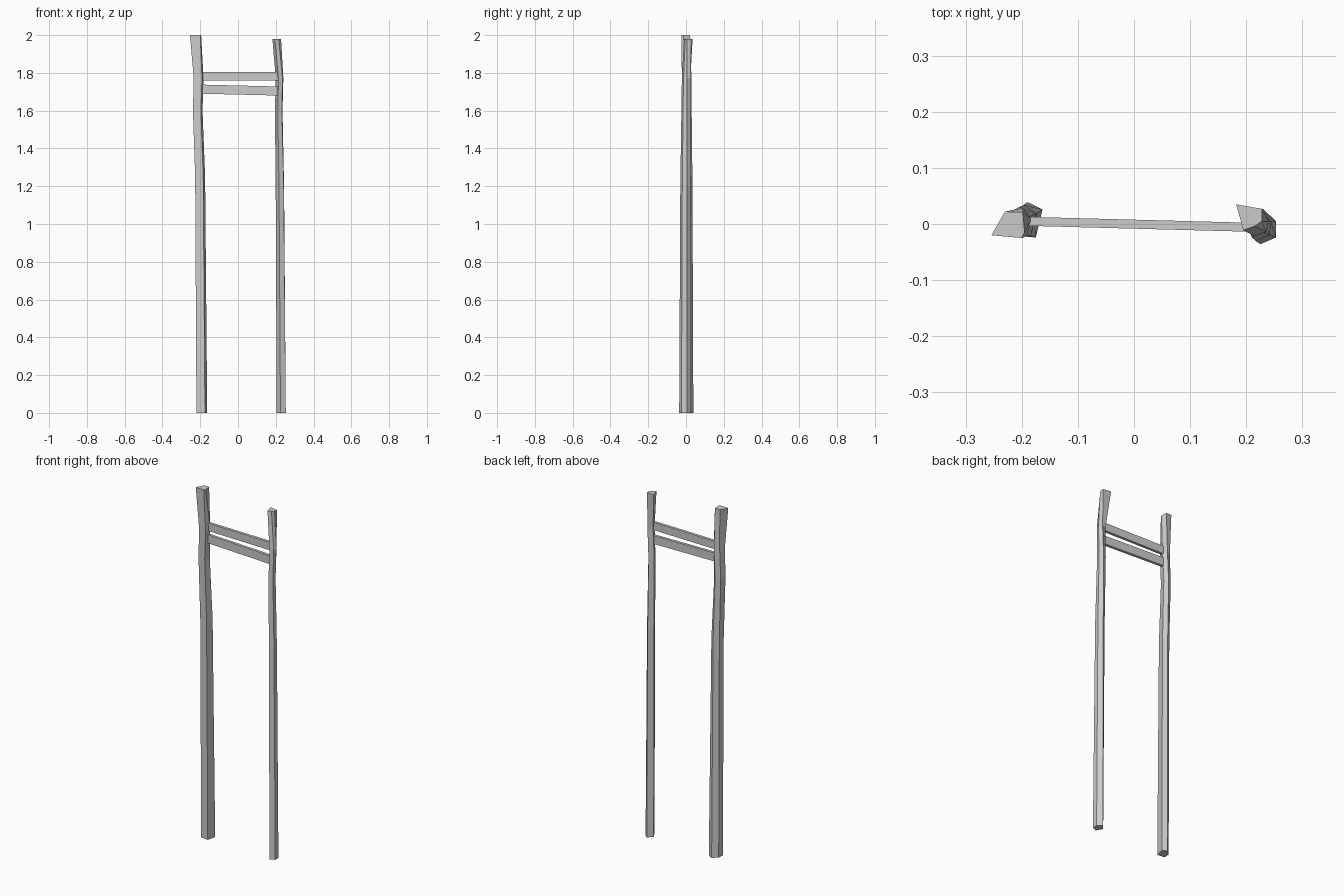
import bpy, bmesh
from mathutils import Vector

if "Cube" in bpy.data.objects:
    bpy.data.objects.remove(bpy.data.objects["Cube"])


def finish(name, bm):
    bmesh.ops.recalc_face_normals(bm, faces=bm.faces)
    mesh = bpy.data.meshes.new(name)
    bm.to_mesh(mesh)
    bm.free()
    bpy.context.collection.objects.link(bpy.data.objects.new(name, mesh))


def loft(name, sections):
    """Skin a list of equal-length point loops and cap both ends."""
    bm = bmesh.new()
    loops = [[bm.verts.new(p) for p in s] for s in sections]
    n = len(loops[0])
    for a, b in zip(loops, loops[1:]):
        for i in range(n):
            j = (i + 1) % n
            bm.faces.new((a[i], a[j], b[j], b[i]))
    bm.faces.new(loops[0])
    bm.faces.new(loops[-1])
    finish(name, bm)


def post(name, bottom, top, rings):
    """Rough-hewn post: blend bottom section to top, with bends and thinning."""
    sections = []
    for z, blend, dx, scale in rings:
        pts = [Vector(a).lerp(Vector(b), blend) for a, b in zip(bottom, top)]
        mid = sum(pts, Vector((0, 0))) / len(pts)
        pts = [mid + (p - mid) * scale for p in pts]
        sections.append([(p.x + dx, p.y, z) for p in pts])
    loft(name, sections)


# Bent side posts
post("left_post",
     [(-0.22, -0.02), (-0.175, -0.024), (-0.163, 0.026), (-0.19, 0.039), (-0.218, 0.015)],
     [(-0.254, -0.02), (-0.20, -0.025), (-0.195, -0.015), (-0.198, 0.021), (-0.23, 0.022)],
     [(0, 0, 0, 1), (1.25, 0.15, -0.004, 0.92), (1.6, 0.3, -0.012, 0.88),
      (1.77, 0.4, -0.004, 0.9), (2.0, 1, 0, 1)])
post("right_post",
     [(0.205, 0.0), (0.225, -0.036), (0.253, -0.024), (0.253, 0.005), (0.23, 0.027)],
     [(0.182, 0.035), (0.195, -0.011), (0.215, -0.004), (0.228, 0.005), (0.228, 0.027)],
     [(0, 0, 0, 1), (1.2, 0.15, -0.004, 0.93), (1.6, 0.3, -0.007, 0.85),
      (1.77, 0.4, 0, 0.85), (1.98, 1, 0, 1)])


# Thin cross boards, slightly skewed
def board(name, left_z, right_z):
    loft(name, [[(x, y0, z0), (x, y1, z0), (x, y1, z1), (x, y0, z1)]
                for x, y0, y1, (z0, z1) in ((-0.20, -0.003, 0.013, left_z),
                                            (0.215, -0.014, 0.002, right_z))])


board("upper_board", (1.76, 1.805), (1.76, 1.805))
board("lower_board", (1.69, 1.738), (1.68, 1.728))
